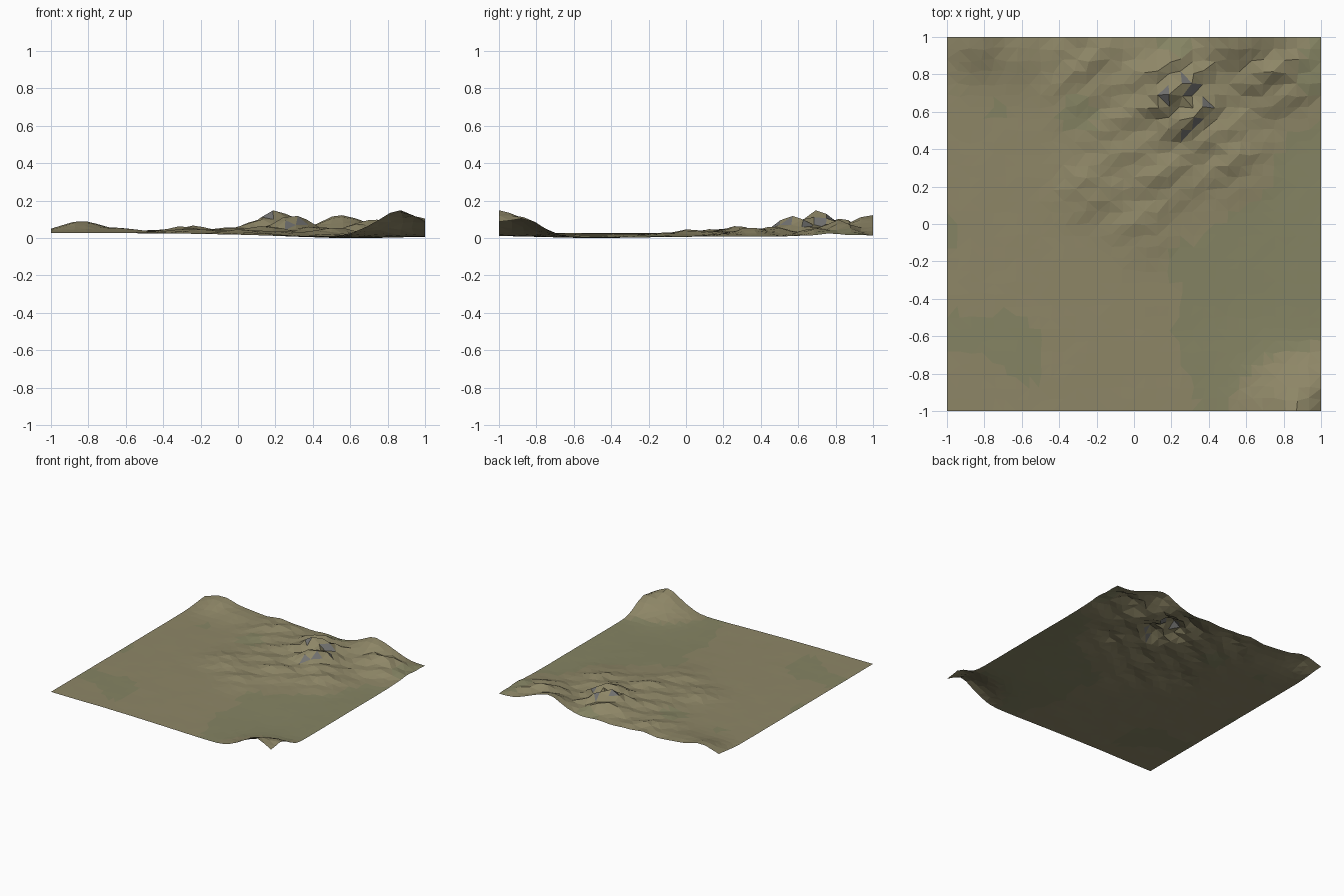
import bpy, bmesh, math, random
from mathutils import noise, Vector

if "Cube" in bpy.data.objects:
    bpy.data.objects.remove(bpy.data.objects["Cube"])

random.seed(4)
N = 32

# Hills: x, y, height, spread x, spread y
RANGE = [
    (0.20, 0.73, 0.128, 0.15, 0.15), (0.30, 0.58, 0.105, 0.12, 0.12),
    (0.73, 0.80, 0.090, 0.15, 0.13), (0.50, 0.40, 0.055, 0.13, 0.14),
    (0.15, 0.30, 0.048, 0.16, 0.14), (-0.05, 0.50, 0.035, 0.15, 0.20),
    (-0.22, 0.20, 0.036, 0.12, 0.10), (0.04, 0.03, 0.030, 0.11, 0.12),
    (-0.25, 0.85, 0.045, 0.14, 0.16),
]
LONE = [
    (0.56, 1.00, 0.110, 0.14, 0.13), (-0.84, 1.00, 0.066, 0.11, 0.12),
    (-0.64, 0.93, 0.028, 0.12, 0.12), (0.87, -1.00, 0.135, 0.13, 0.13),
    (0.97, -0.86, 0.095, 0.12, 0.09),
]


def bump(x, y, h):
    return h[2] * math.exp(-((x - h[0]) / h[3]) ** 2 / 2 - ((y - h[1]) / h[4]) ** 2 / 2)


def blend(values):
    return sum(v ** 3 for v in values) ** (1 / 3)


def height(x, y):
    # plain: slightly raised on the left, shallow basin on the right
    t = min(max((x + 0.6) / 1.4, 0), 1)
    z = 0.032 - 0.019 * t * t * (3 - 2 * t)
    z -= 0.008 * math.exp(-((x - 0.55) / 0.35) ** 2 - ((y + 0.5) / 0.35) ** 2)
    # diagonal folds across the range
    c = 0.87 * y - 0.5 * x + 0.018 * math.sin(9 * x)
    fold = 0.78 + 0.22 * math.cos((c - 0.519) * math.tau / 0.17)
    hills = blend([bump(x, y, h) * fold for h in RANGE] + [bump(x, y, h) for h in LONE])
    n = noise.noise(Vector((x * 7, y * 7, 1.3)))
    return z + hills * (1 + 0.12 * n) + 0.0012 * n


def material(name, rgb):
    m = bpy.data.materials.new(name)
    m.diffuse_color = (*rgb, 1)
    m.use_nodes = True
    m.node_tree.nodes["Principled BSDF"].inputs["Base Color"].default_value = m.diffuse_color
    return m


# Terrain sheet
bm = bmesh.new()
bmesh.ops.create_grid(bm, x_segments=N, y_segments=N, size=1)
j = 0.3 / N
for v in bm.verts:
    if abs(v.co.x) < 0.999:
        v.co.x += random.uniform(-j, j)
    if abs(v.co.y) < 0.999:
        v.co.y += random.uniform(-j, j)
    v.co.z = height(v.co.x, v.co.y)
low = min(v.co.z for v in bm.verts)
for v in bm.verts:
    v.co.z -= low
bmesh.ops.triangulate(bm, faces=bm.faces[:])
bm.normal_update()

# Ground colours: dry earth, grass in the basin, rock on cliffs
for f in bm.faces:
    p = f.calc_center_median()
    if f.normal.z < 0.74:
        f.material_index = 2
    elif p.z < 0.011 or noise.noise(Vector((p.x * 2.5, p.y * 2.5, 5))) > 0.38:
        f.material_index = 1

mesh = bpy.data.meshes.new("terrain")
bm.to_mesh(mesh)
bm.free()
mesh.materials.append(material("dry_earth", (0.27, 0.24, 0.135)))
mesh.materials.append(material("dry_grass", (0.235, 0.23, 0.125)))
mesh.materials.append(material("rock", (0.17, 0.17, 0.165)))
terrain = bpy.data.objects.new("terrain", mesh)
bpy.context.collection.objects.link(terrain)
